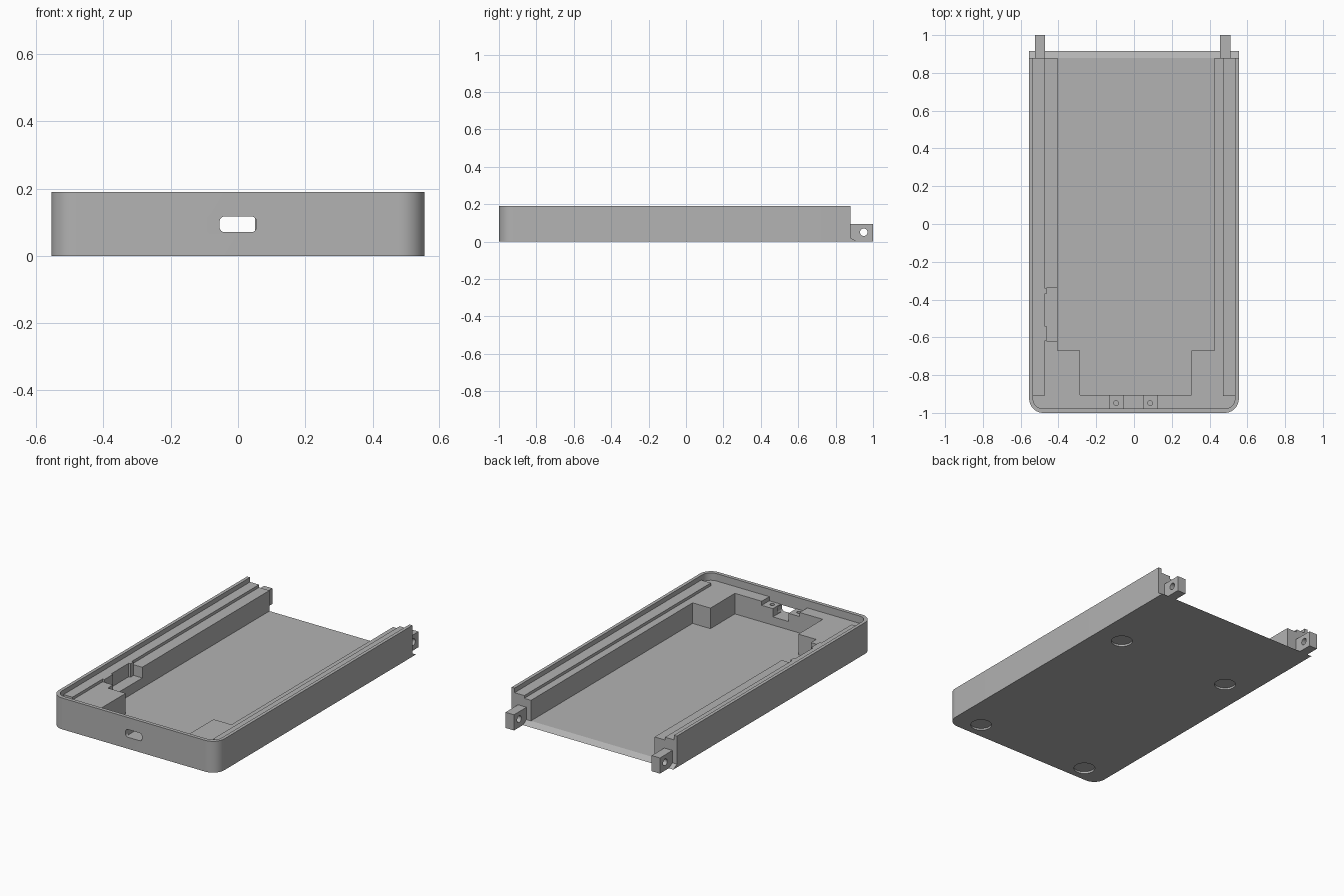
import bpy, bmesh, math

if "Cube" in bpy.data.objects:
    bpy.data.objects.remove(bpy.data.objects["Cube"])

grey = bpy.data.materials.new("plain grey")
grey.use_nodes = True
grey.diffuse_color = (0.45, 0.45, 0.45, 1)
grey.node_tree.nodes["Principled BSDF"].inputs["Base Color"].default_value = (0.45, 0.45, 0.45, 1)

W, FRONT, BACK = 0.555, -1.0, 0.88
FLOOR, LEDGE, RAIL, TOP = 0.02, 0.145, 0.162, 0.19


def prism(name, outline, low, high, axis="z"):
    """Extrude an outline of (a, b) points along one axis."""
    place = {"z": lambda a, b, c: (a, b, c),
             "y": lambda a, b, c: (a, c, b),
             "x": lambda a, b, c: (c, a, b)}[axis]
    bm = bmesh.new()
    face = bm.faces.new([bm.verts.new(place(a, b, low)) for a, b in outline])
    moved = bmesh.ops.extrude_face_region(bm, geom=[face])["geom"]
    step = place(0, 0, high - low)
    bmesh.ops.translate(bm, vec=step, verts=[g for g in moved if isinstance(g, bmesh.types.BMVert)])
    bmesh.ops.recalc_face_normals(bm, faces=bm.faces)
    mesh = bpy.data.meshes.new(name)
    bm.to_mesh(mesh)
    bm.free()
    mesh.materials.append(grey)
    obj = bpy.data.objects.new(name, mesh)
    bpy.context.collection.objects.link(obj)
    return obj


def rect(a0, a1, b0, b1):
    return [(a0, b0), (a1, b0), (a1, b1), (a0, b1)]


def arc(cx, cy, r, start, end, n=10):
    angles = [math.radians(start + (end - start) * i / n) for i in range(n + 1)]
    return [(cx + r * math.cos(t), cy + r * math.sin(t)) for t in angles]


def circle(cx, cy, r, n=32):
    return arc(cx, cy, r, 0, 360, n)[:-1]


def tray_outline(w, front, back, r):
    """Rectangle with its two front corners rounded."""
    return ([(w, back), (-w, back)] + arc(-w + r, front + r, r, 180, 270)
            + arc(w - r, front + r, r, 270, 360))


def cut(target, cutters):
    bpy.context.view_layer.objects.active = target
    for cutter in cutters:
        mod = target.modifiers.new("cut", "BOOLEAN")
        mod.operation, mod.solver, mod.object = "DIFFERENCE", "EXACT", cutter
        bpy.ops.object.modifier_apply(modifier=mod.name)
        bpy.data.objects.remove(cutter)


# Main tray: rounded shell, lid recess and stepped inner cavity
tray = prism("tray", tray_outline(W, FRONT, BACK, 0.075), 0, TOP)
cavity = [(-0.405, 1.1), (-0.405, -0.67), (-0.285, -0.67), (-0.285, -0.905),
          (0.305, -0.905), (0.305, -0.67), (0.425, -0.67), (0.425, 1.1)]
cutters = [prism("lid_recess", tray_outline(0.535, -0.978, 1.1, 0.055), LEDGE, 0.3),
           prism("cavity", cavity, FLOOR, 0.3)]

# Side pocket for a switch
cutters.append(prism("switch_pocket", rect(-0.475, -0.35, -0.62, -0.34), 0.08, 0.3))

# Port opening, socket seat and screw holes in the front
pr, px, z0, z1 = 0.016, 0.055, 0.07, 0.117
port = (arc(px - pr, z0 + pr, pr, 270, 360, 6) + arc(px - pr, z1 - pr, pr, 0, 90, 6)
        + arc(-px + pr, z1 - pr, pr, 90, 180, 6) + arc(-px + pr, z0 + pr, pr, 180, 270, 6))
cutters += [prism("socket_seat", rect(-0.13, 0.125, -0.978, -0.85), 0.12, 0.3),
            prism("socket_gap", rect(-0.055, 0.05, -0.978, -0.85), z0, 0.3),
            prism("port", port, -1.1, -0.95, "y")]
for x in (-0.095, 0.085):
    cutters.append(prism("screw_hole", circle(x, -0.948, 0.013, 16), 0.06, 0.3))

# Round foot recesses underneath
for x in (-0.385, 0.385):
    for y in (-0.9, 0.35):
        cutters.append(prism("foot_recess", circle(x, y, 0.06), -0.1, 0.012))
cut(tray, cutters)

# Sloping lip along the back of the floor
prism("back_lip", [(BACK, 0), (0.915, 0), (BACK, FLOOR)], -W, W, "x")

# Raised rails on the side ledges
prism("right_rail", rect(-0.536, -0.475, -0.91, BACK), LEDGE - 0.01, RAIL)
prism("left_rail", rect(0.47, 0.536, -0.91, BACK), LEDGE - 0.01, RAIL)

# Small clips in the switch pocket
prism("front_clip", rect(-0.476, -0.463, -0.62, -0.54), 0.07, RAIL)
prism("back_clip", rect(-0.476, -0.463, -0.37, -0.34), 0.07, RAIL)

# Hinge tabs with a cross hole
for name, x0, x1 in (("right_hinge_tab", -0.525, -0.47), ("left_hinge_tab", 0.455, 0.512)):
    tab = prism(name, rect(BACK - 0.01, 1.0, 0, 0.095), x0, x1, "x")
    cut(tab, [prism("pin_hole", circle(0.95, 0.05, 0.02, 24), x0 - 0.1, x1 + 0.1, "x")])

# Smooth the rounded corners, keep the edges sharp
bpy.ops.object.select_all(action="DESELECT")
for obj in bpy.context.collection.objects:
    if obj.type == "MESH" and grey.name in obj.data.materials:
        obj.select_set(True)
        bpy.context.view_layer.objects.active = obj
bpy.ops.object.shade_smooth_by_angle(angle=math.radians(30))
